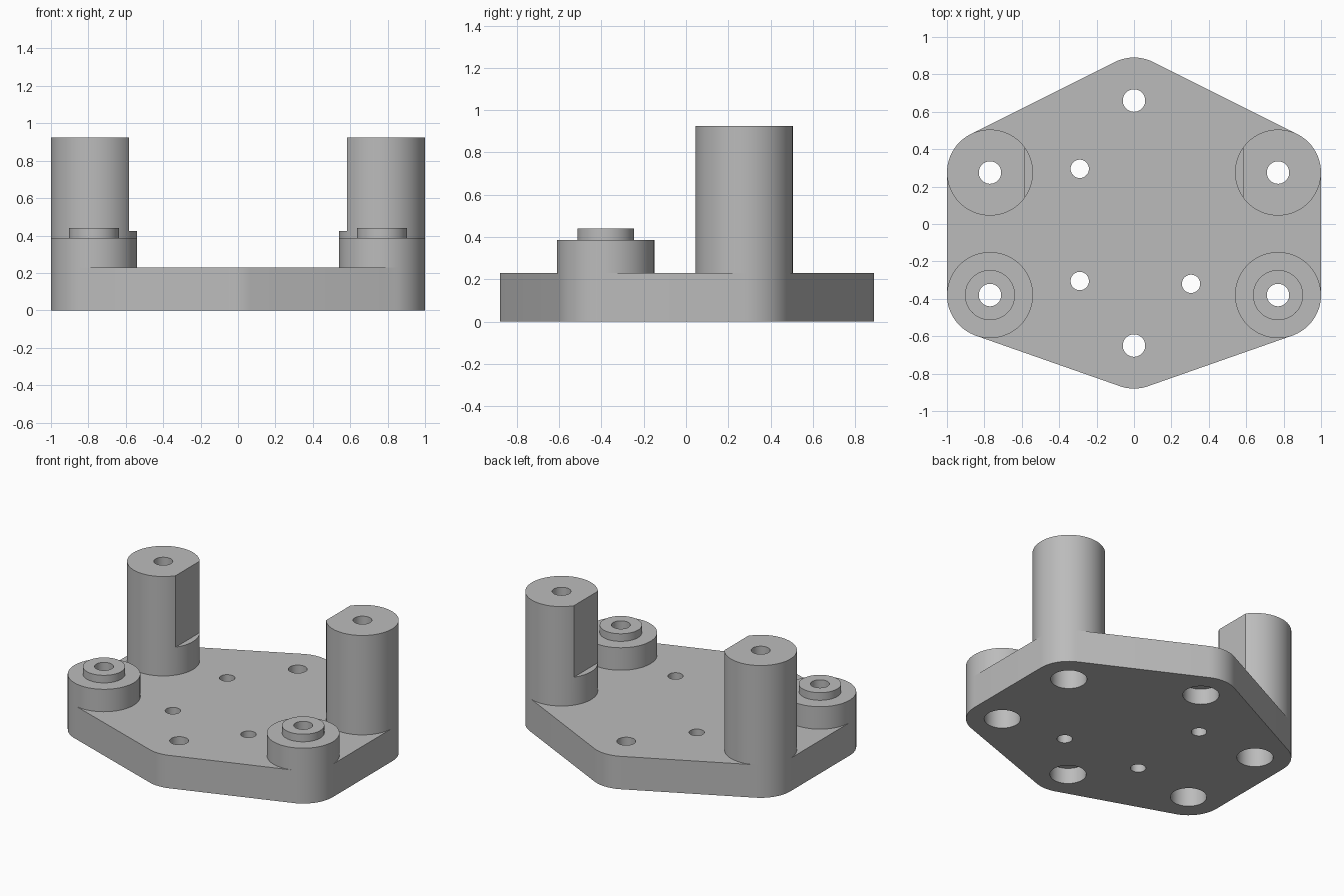
import bpy, bmesh, math
from mathutils import Vector
from mathutils.geometry import convex_hull_2d

if "Cube" in bpy.data.objects:
    bpy.data.objects.remove(bpy.data.objects["Cube"], do_unlink=True)

SEG = 64
CORNER_X, REAR_Y, FRONT_Y = 0.77, 0.275, -0.38
R, HOLE, BORE = 0.23, 0.06, 0.115
PLATE_TOP = 0.23
END_HOLES = [(0, 0.66), (0, -0.65)]
CORNERS = [(s * CORNER_X, y) for s in (-1, 1) for y in (REAR_Y, FRONT_Y)]

grey = bpy.data.materials.new("machined_grey")
grey.use_nodes = True
COLOUR = (0.5, 0.5, 0.5, 1)
grey.diffuse_color = COLOUR
grey.node_tree.nodes["Principled BSDF"].inputs["Base Color"].default_value = COLOUR


def make_object(name, bm):
    bmesh.ops.recalc_face_normals(bm, faces=bm.faces)
    mesh = bpy.data.meshes.new(name)
    bm.to_mesh(mesh)
    bm.free()
    mesh.materials.append(grey)
    obj = bpy.data.objects.new(name, mesh)
    bpy.context.collection.objects.link(obj)
    return obj


def circle(x, y, r):
    angles = [2 * math.pi * i / SEG for i in range(SEG)]
    return [Vector((x + r * math.cos(a), y + r * math.sin(a))) for a in angles]


def prism(name, outline, z0, z1):
    bm = bmesh.new()
    base = bm.faces.new([bm.verts.new((p.x, p.y, z0)) for p in outline])
    top = bmesh.ops.extrude_face_region(bm, geom=[base], use_keep_orig=True)["geom"]
    verts = [v for v in top if isinstance(v, bmesh.types.BMVert)]
    bmesh.ops.translate(bm, verts=verts, vec=(0, 0, z1 - z0))
    return make_object(name, bm)


def lathe(name, x, y, profile):
    """Ring-shaped solid turned from a closed (radius, height) profile."""
    bm = bmesh.new()
    rings = [[bm.verts.new((p.x, p.y, z)) for p in circle(x, y, r)] for r, z in profile]
    for a, b in zip(rings, rings[1:] + rings[:1]):
        for i in range(SEG):
            j = (i + 1) % SEG
            bm.faces.new((a[i], a[j], b[j], b[i]))
    return make_object(name, bm)


def cut(obj, cutter):
    cutter.hide_render = True
    mod = obj.modifiers.new("cut", 'BOOLEAN')
    mod.operation, mod.solver, mod.object = 'DIFFERENCE', 'EXACT', cutter
    select(obj)
    bpy.ops.object.modifier_apply(modifier=mod.name)
    bpy.data.objects.remove(cutter, do_unlink=True)


def select(obj):
    bpy.ops.object.select_all(action='DESELECT')
    obj.select_set(True)
    bpy.context.view_layer.objects.active = obj


# Base plate: six rounded corners wrapped by one outline
points = [p for x, y in CORNERS + END_HOLES for p in circle(x, y, R)]
outline = [points[i] for i in convex_hull_2d(points)]
plate = prism("base_plate", outline, 0, PLATE_TOP)

# Plate holes: wide bores at the corners, counterbored ends, small through holes
for x, y in CORNERS:
    cut(plate, prism("bore_cutter", circle(x, y, BORE), -0.1, 0.4))
for x, y in END_HOLES:
    cut(plate, prism("bore_cutter", circle(x, y, BORE), -0.1, 0.11))
    cut(plate, prism("hole_cutter", circle(x, y, HOLE), 0.05, 0.4))
for x, y in [(-0.29, 0.295), (-0.29, -0.305), (0.305, -0.32)]:
    cut(plate, prism("hole_cutter", circle(x, y, 0.049), -0.1, 0.4))

parts = [plate]
for side, s in (("right", -1), ("left", 1)):
    # Tall rear post with a flat on its inner side
    x = s * CORNER_X
    post = lathe(side + "_rear_post", x, REAR_Y,
                 [(BORE, PLATE_TOP), (R, PLATE_TOP), (R, 0.925),
                  (HOLE, 0.925), (HOLE, 0.6), (BORE, 0.6)])
    flat = [Vector((s * a, REAR_Y + b)) for a, b in
            [(0.3, -0.4), (0.582, -0.4), (0.582, 0.4), (0.3, 0.4)]]
    cut(post, prism("flat_cutter", flat, 0.425, 1.2))
    # Low front boss with a raised collar
    boss = lathe(side + "_front_boss", x, FRONT_Y,
                 [(BORE, PLATE_TOP), (R, PLATE_TOP), (R, 0.387), (0.134, 0.387),
                  (0.134, 0.44), (HOLE, 0.44), (HOLE, 0.27), (BORE, 0.27)])
    parts += [post, boss]

for obj in parts:
    select(obj)
    bpy.ops.object.shade_smooth_by_angle(angle=math.radians(25))
